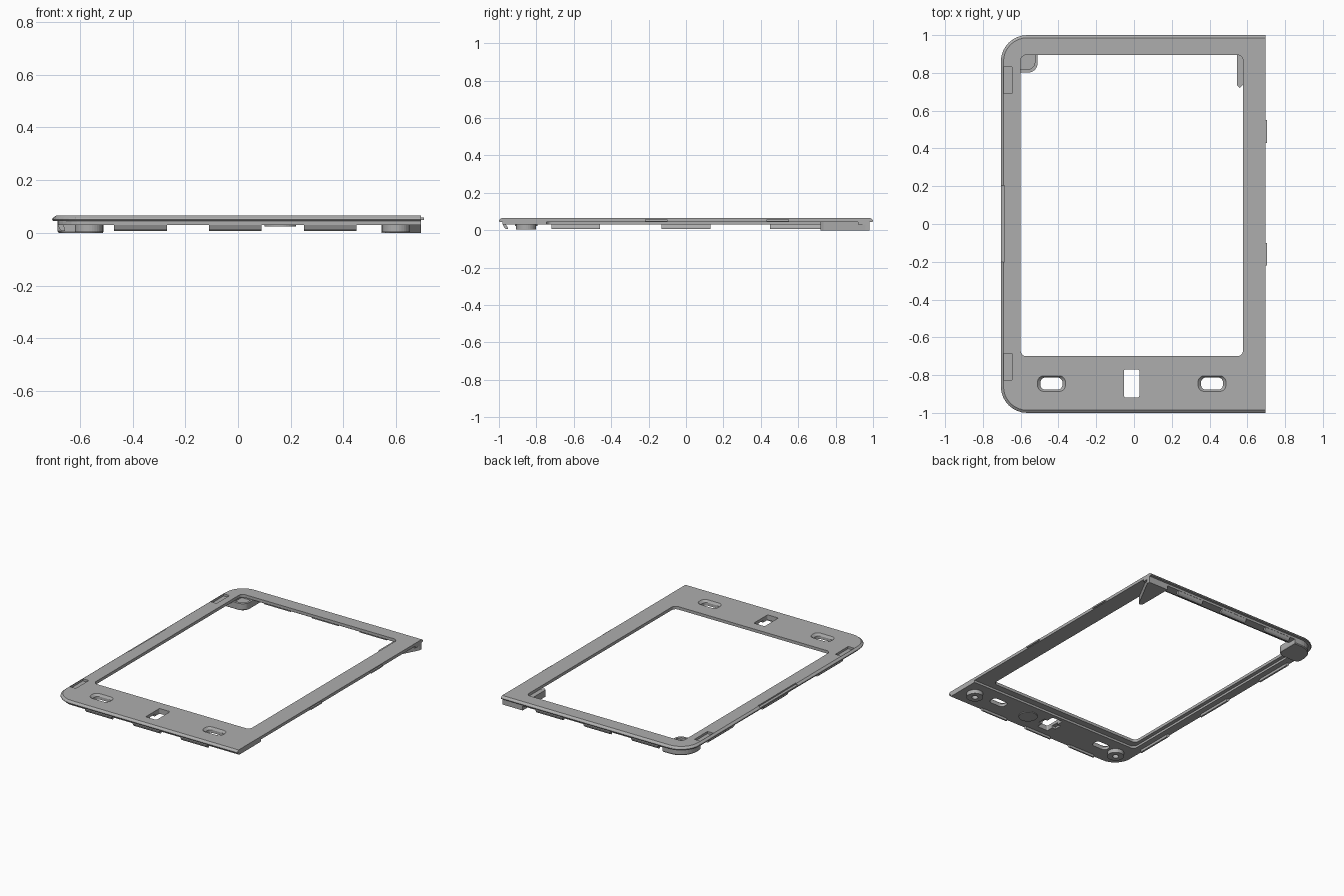
import bpy, bmesh, math

if "Cube" in bpy.data.objects:
    bpy.data.objects.remove(bpy.data.objects["Cube"])

grey = bpy.data.materials.new("grey plastic")
grey.diffuse_color = (0.42, 0.42, 0.42, 1)
grey.use_nodes = True
grey.node_tree.nodes["Principled BSDF"].inputs["Base Color"].default_value = grey.diffuse_color


def rounded(x0, x1, y0, y1, radii, n=8):
    """Counter-clockwise rectangle; radii: front-left, front-right, back-right, back-left."""
    pts = []
    corners = [(x0, y0, 1, 1, 180), (x1, y0, -1, 1, 270), (x1, y1, -1, -1, 0), (x0, y1, 1, -1, 90)]
    for (cx, cy, sx, sy, a0), r in zip(corners, radii):
        for i in range(n + 1) if r > 0 else [0]:
            a = math.radians(a0 + 90 * i / n)
            pts.append((cx + sx * r + r * math.cos(a), cy + sy * r + r * math.sin(a)))
    return pts


def loft(name, rings):
    """Closed solid through (z, outline) rings with equal point counts."""
    bm = bmesh.new()
    loops = [[bm.verts.new((x, y, z)) for x, y in pts] for z, pts in rings]
    bm.faces.new(loops[0][::-1])
    bm.faces.new(loops[-1])
    n = len(loops[0])
    for a, b in zip(loops, loops[1:]):
        for i in range(n):
            bm.faces.new((a[i], a[(i + 1) % n], b[(i + 1) % n], b[i]))
    bmesh.ops.recalc_face_normals(bm, faces=bm.faces)
    mesh = bpy.data.meshes.new(name)
    bm.to_mesh(mesh)
    bm.free()
    mesh.materials.append(grey)
    ob = bpy.data.objects.new(name, mesh)
    bpy.context.collection.objects.link(ob)
    return ob


def prism(name, pts, z0, z1):
    return loft(name, [(z0, pts), (z1, pts)])


def box(name, x0, x1, y0, y1, z0, z1):
    return prism(name, [(x0, y0), (x1, y0), (x1, y1), (x0, y1)], z0, z1)


def disc(name, x, y, r, z0, z1):
    return prism(name, rounded(x - r, x + r, y - r, y + r, [r] * 4), z0, z1)


def cut(ob, cutter):
    m = ob.modifiers.new("cut", "BOOLEAN")
    m.operation, m.solver, m.object = "DIFFERENCE", "EXACT", cutter
    cutter.hide_render = True
    cutter.hide_viewport = True


def outline(i):
    return rounded(-0.705 + i, 0.695, -1 + i, 1 - i, [0.14 - i, 0, 0, 0.14 - i])


# Cover plate with a sloped rim, and the deeper skirt under it
plate = loft("cover_plate", [(0.045, outline(0.004)), (0.05, outline(0)),
                             (0.056, outline(0.002)), (0.065, outline(0.014))])
skirt = prism("under_skirt", outline(0.02), 0.03, 0.0455)

# Screen window, with a larger pocket in the skirt that runs out to the right edge
cut(plate, prism("window_cutter", rounded(-0.6, 0.577, -0.7, 0.895, [0.03] * 4), -0.1, 0.2))
cut(skirt, prism("pocket_cutter", rounded(-0.625, 0.8, -0.745, 0.92, [0.03, 0, 0, 0.03]), -0.1, 0.2))

# Button holes: two flared ovals and one upright slot
for x in (-0.437, 0.413):
    def oval(w, h):
        return rounded(x - w, x + w, -0.845 - h, -0.845 + h, [h * 0.8] * 4)
    flare = loft("oval_cutter", [(-0.1, oval(0.058, 0.032)), (0.05, oval(0.058, 0.032)),
                                 (0.066, oval(0.075, 0.042)), (0.1, oval(0.075, 0.042))])
    cut(plate, flare)
    cut(skirt, flare)
slot = prism("slot_cutter", rounded(-0.053, 0.028, -0.918, -0.77, [0.008] * 4), -0.1, 0.2)
cut(plate, slot)
cut(skirt, slot)
cut(skirt, box("cross_cutter", -0.08, 0.055, -0.87, -0.82, -0.1, 0.045))

# Shallow recesses along the left edge
for y0, y1 in ((0.69, 0.83), (-0.825, -0.685)):
    cut(plate, box("recess_cutter", -0.69, -0.645, y0, y1, 0.05, 0.2))
cut(plate, box("edge_notch_cutter", -0.8, -0.685, -0.2, 0.205, 0.056, 0.2))

# Snap hooks under the front, back and left edges
for x0 in (-0.47, -0.11, 0.25):
    for s in (-1, 1):
        def strip(a, b):
            pts = [(x0, s * a), (x0 + 0.2, s * a), (x0 + 0.2, s * b), (x0, s * b)]
            return pts
        loft("end_hook", [(0.006, strip(0.953, 0.963)), (0.015, strip(0.953, 0.972)),
                          (0.031, strip(0.963, 0.979))])
for y0, y1 in ((-0.72, -0.46), (-0.13, 0.13), (0.45, 0.72)):
    def strip_left(a, b):
        return [(-a, y0), (-b, y0), (-b, y1), (-a, y1)]
    loft("left_hook", [(0.006, strip_left(0.668, 0.656)), (0.015, strip_left(0.677, 0.656)),
                       (0.031, strip_left(0.684, 0.664))])

# Small catches on the right edge
for y0, y1 in ((0.43, 0.55), (-0.22, -0.1)):
    box("right_catch", 0.68, 0.705, y0, y1, 0.048, 0.058)

# Screw bosses and round pad under the front strip
for x in (-0.565, 0.6):
    boss = disc("screw_boss", x, -0.855, 0.053, 0.003, 0.031)
    cut(boss, disc("screw_cutter", x, -0.855, 0.02, -0.1, 0.025))
disc("round_pad", 0.16, -0.855, 0.06, 0.024, 0.031)

# Corner supports under the back strip
gusset = loft("corner_gusset", [
    (0.0, rounded(-0.68, -0.513, 0.805, 0.975, [0.03, 0.05, 0, 0.115])),
    (0.006, rounded(-0.685, -0.51, 0.802, 0.98, [0.03, 0.05, 0, 0.12])),
    (0.046, rounded(-0.685, -0.51, 0.802, 0.98, [0.03, 0.05, 0, 0.12]))])
cut(gusset, prism("gusset_cutter", rounded(-0.61, -0.525, 0.818, 0.91, [0.02, 0.04, 0, 0]), 0.03, 0.2))
prism("corner_bracket", [(0.545, 0.735), (0.56, 0.72), (0.575, 0.735), (0.695, 0.96),
                         (0.695, 0.98), (0.545, 0.98)], 0.0, 0.046)
